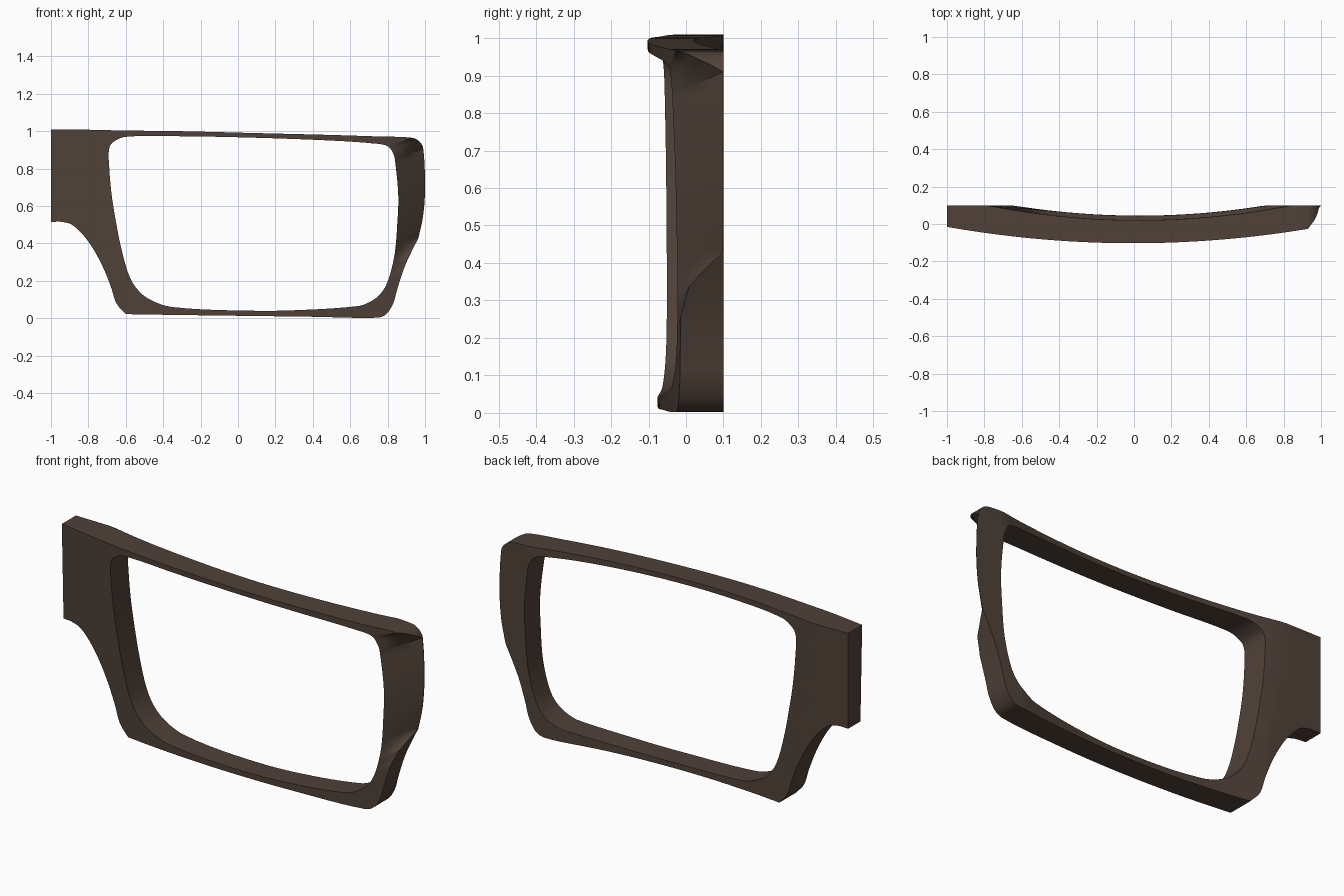
import bpy, bmesh, math
from mathutils import Vector

if "Cube" in bpy.data.objects:
    bpy.data.objects.remove(bpy.data.objects["Cube"])

# Paired outline points: outer x, outer z, opening x, opening z (clockwise from top of bridge)
ROWS = [
    (-1, 1.01, -.69, .90), (-.8, 1.008, -.67, .94), (-.62, 1.004, -.60, .97),
    (-.3, 1.0, -.3, .973), (.1, .99, .1, .965), (.5, .98, .5, .95),
    (.75, .972, .72, .935), (.93, .965, .80, .92), (.97, .945, .83, .88),
    (.99, .91, .84, .84), (1, .7, .857, .65), (.99, .55, .85, .48),
    (.965, .43, .84, .36), (.92, .34, .825, .28), (.885, .26, .805, .21),
    (.85, .15, .78, .155), (.83, .08, .74, .11), (.79, .02, .69, .08),
    (.74, .003, .64, .065), (.4, .008, .4, .047), (.1, .012, .1, .04),
    (-.35, .018, -.35, .06), (-.6, .022, -.48, .105), (-.65, .08, -.55, .17),
    (-.68, .17, -.59, .25), (-.73, .29, -.63, .4), (-.80, .41, -.655, .53),
    (-.88, .495, -.67, .62), (-.94, .515, -.68, .7), (-1, .515, -.688, .8)]
OUTER_CORNERS = {0, 12, 22, 29}
# The hinge side sweeps back to a thin edge: front depth at these outer points
SWEPT = {8: .03, 9: .098, 10: .098, 11: .098, 12: .098, 13: .01}
STEPS, RINGS = 6, 5


def front_y(x, z):
    return -.103 + .088 * x * x + .028 * (1 - z)


def back_y(x, z):
    return min(.1, .02 + .025 * (1 - z) + .12 * (x - .03) ** 2)


def smooth_loop(pts, corners):
    """Closed Hermite curve through the points, straight into corners."""
    n, out = len(pts), []
    for i in range(n):
        a, b = pts[i], pts[(i + 1) % n]
        length = (b - a).length

        def tangent(j):
            if j % n in corners:
                return b - a
            return (pts[(j + 1) % n] - pts[j - 1]).normalized() * length
        ta, tb = tangent(i), tangent((i + 1) % n)
        for s in range(STEPS):
            t = s / STEPS
            out.append(a * (2*t**3 - 3*t**2 + 1) + ta * (t**3 - 2*t**2 + t)
                       + b * (3*t**2 - 2*t**3) + tb * (t**3 - t**2))
    return out


outer = smooth_loop([Vector(r[:2]) for r in ROWS], OUTER_CORNERS)
inner = smooth_loop([Vector(r[2:]) for r in ROWS], set())
# Extra depth added to the front surface at the outer edge
shift = [SWEPT[i] - front_y(*r[:2]) if i in SWEPT else 0 for i, r in enumerate(ROWS)]

# Eyewear rim: front rings from opening outwards, then back rings inwards
bm = bmesh.new()
sections = []
for k, (o, i) in enumerate(zip(outer, inner)):
    row, t = k // STEPS, (k % STEPS) / STEPS
    extra = shift[row] * (1 - t) + shift[(row + 1) % len(ROWS)] * t
    front, back = [], []
    for r in range(RINGS):
        f = r / (RINGS - 1)
        x, z = i.lerp(o, f)
        yb = back_y(x, z)
        front.append(bm.verts.new((x, min(front_y(x, z) + extra * f, yb - .001), z)))
        back.append(bm.verts.new((x, yb, z)))
    sections.append(front + back[::-1])
for k, a in enumerate(sections):
    b = sections[(k + 1) % len(sections)]
    for j in range(len(a)):
        m = (j + 1) % len(a)
        bm.faces.new((a[j], a[m], b[m], b[j]))
bmesh.ops.recalc_face_normals(bm, faces=bm.faces)
mesh = bpy.data.meshes.new("lens_rim")
bm.to_mesh(mesh)
bm.free()
rim = bpy.data.objects.new("lens_rim", mesh)
bpy.context.collection.objects.link(rim)

# Dark brown finish
mat = bpy.data.materials.new("dark_brown")
mat.diffuse_color = (.08, .054, .04, 1)
mat.use_nodes = True
mat.node_tree.nodes["Principled BSDF"].inputs["Base Color"].default_value = mat.diffuse_color
mesh.materials.append(mat)

bpy.context.view_layer.objects.active = rim
rim.select_set(True)
bpy.ops.object.shade_smooth_by_angle(angle=math.radians(30))
